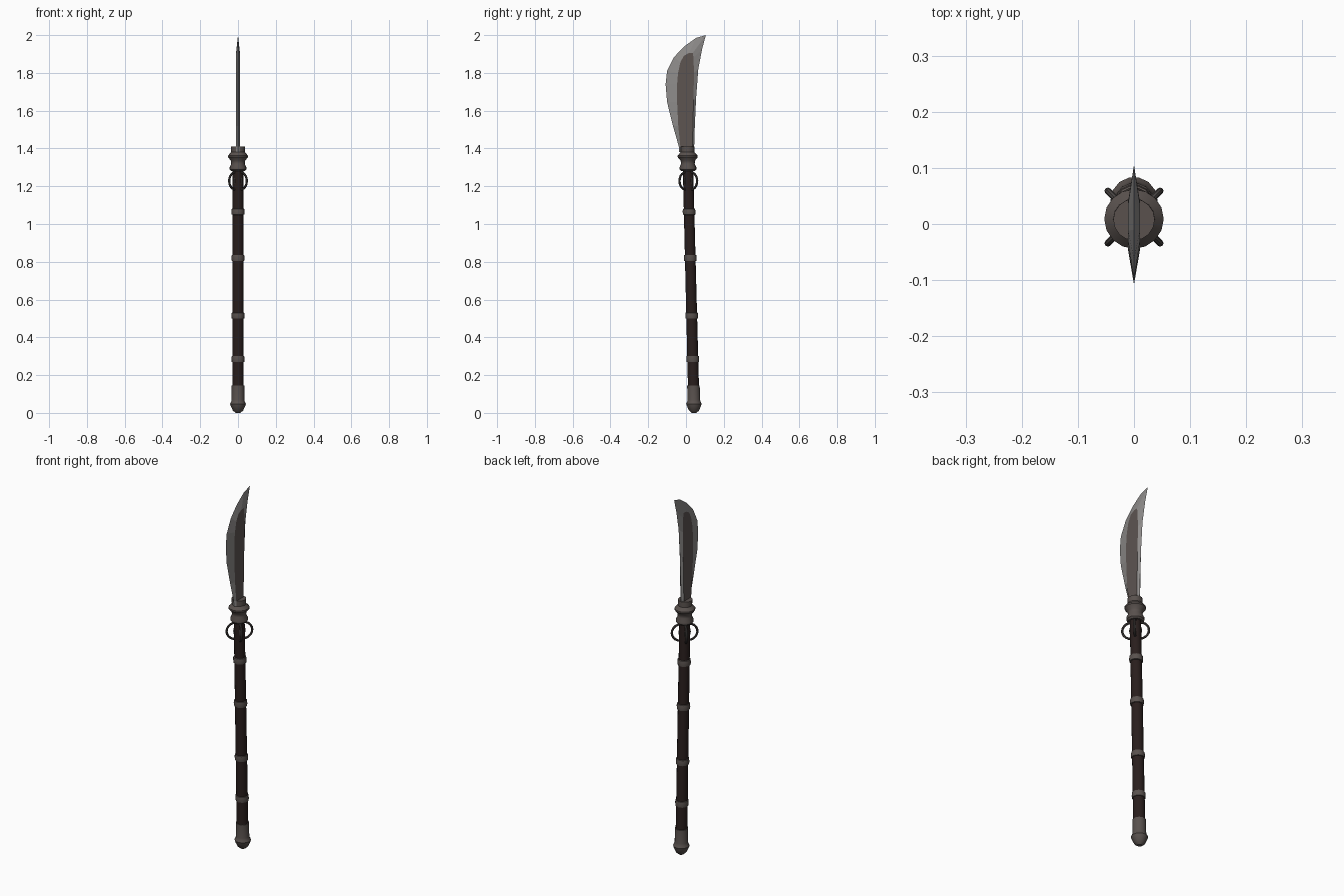
import bpy, bmesh, math
from mathutils import Vector

if "Cube" in bpy.data.objects:
    bpy.data.objects.remove(bpy.data.objects["Cube"])


def material(name, rgb):
    m = bpy.data.materials.new(name)
    m.diffuse_color = (*rgb, 1)
    m.use_nodes = True
    m.node_tree.nodes["Principled BSDF"].inputs["Base Color"].default_value = m.diffuse_color
    return m


STEEL = material("polished steel", (0.27, 0.26, 0.255))
DARK_STEEL = material("dark steel", (0.11, 0.09, 0.083))
FITTING = material("aged metal", (0.10, 0.083, 0.076))
RING = material("ring iron", (0.065, 0.058, 0.055))
WOOD = material("dark wood", (0.022, 0.013, 0.012))


def axis_y(z):
    # the pole leans slightly along y
    return 0.043 - 0.025 * z


def finish(name, bm, mats, smooth=True):
    bmesh.ops.recalc_face_normals(bm, faces=bm.faces)
    me = bpy.data.meshes.new(name)
    bm.to_mesh(me)
    bm.free()
    ob = bpy.data.objects.new(name, me)
    bpy.context.collection.objects.link(ob)
    for m in mats:
        me.materials.append(m)
    if smooth:
        bpy.ops.object.select_all(action='DESELECT')
        ob.select_set(True)
        bpy.context.view_layer.objects.active = ob
        bpy.ops.object.shade_smooth_by_angle(angle=math.radians(35))
    return ob


def turned(name, profile, mat, sides=14):
    # revolve (radius, z) points about the leaning pole axis
    bm = bmesh.new()
    rings = []
    for r, z in profile:
        rings.append([bm.verts.new((r * math.cos(a), axis_y(z) + r * math.sin(a), z))
                      for a in (2 * math.pi * i / sides for i in range(sides))])
    for a, b in zip(rings, rings[1:]):
        for i in range(sides):
            j = (i + 1) % sides
            bm.faces.new((a[i], a[j], b[j], b[i]))
    bm.faces.new(rings[0])
    bm.faces.new(rings[-1])
    return finish(name, bm, [mat])


# pole, end cap and bands
turned("shaft", [(0.030, 0.10), (0.028, 1.31)], WOOD)
turned("end_cap", [(0.012, 0.0), (0.027, 0.012), (0.038, 0.036), (0.042, 0.048),
                   (0.036, 0.060), (0.034, 0.070), (0.034, 0.145)], FITTING)
for i, z in enumerate((0.285, 0.515, 0.82, 1.065)):
    turned(f"band_{i + 1}", [(0.028, z - 0.017), (0.033, z - 0.015), (0.035, z),
                             (0.033, z + 0.015), (0.028, z + 0.017)], FITTING)

# collar under the blade
turned("collar", [(0.036, 1.280), (0.044, 1.288), (0.045, 1.300), (0.036, 1.318),
                  (0.038, 1.335), (0.053, 1.354), (0.053, 1.362), (0.037, 1.380),
                  (0.037, 1.410)], FITTING, 16)

# four rings hanging below the collar, at the diagonals
for k in range(4):
    a = math.radians(45 + 90 * k)
    z = 1.228
    out = Vector((math.cos(a), math.sin(a), 0))
    side = Vector((-math.sin(a), math.cos(a), 0))
    centre = Vector((0, axis_y(z), z)) + out * 0.020
    n, m, R, t = 20, 8, 0.046, 0.006
    bm = bmesh.new()
    loops = []
    for i in range(n):
        u = 2 * math.pi * i / n
        d = out * math.cos(u) + Vector((0, 0, math.sin(u)))
        loops.append([bm.verts.new(centre + d * (R + t * math.cos(v)) + side * t * math.sin(v))
                      for v in (2 * math.pi * j / m for j in range(m))])
    for i in range(n):
        p, q = loops[i], loops[(i + 1) % n]
        for j in range(m):
            bm.faces.new((p[j], p[(j + 1) % m], q[(j + 1) % m], q[j]))
    finish(f"ring_{k + 1}", bm, [RING], True)

# blade: outline (y, z) paired with the edge of the raised dark flat (y, z)
OUTLINE = [(-.036, 1.38, -.028, 1.38), (-.038, 1.41, -.030, 1.41), (-.069, 1.52, -.041, 1.52),
           (-.100, 1.645, -.047, 1.645), (-.108, 1.74, -.047, 1.74), (-.100, 1.81, -.042, 1.80),
           (-.063, 1.884, -.030, 1.855), (-.010, 1.94, -.012, 1.89), (.053, 1.985, .015, 1.905),
           (.105, 2.0, .036, 1.905), (.085, 1.925, .040, 1.88), (.065, 1.82, .042, 1.80),
           (.053, 1.66, .040, 1.66), (.046, 1.50, .036, 1.50), (.045, 1.425, .034, 1.42),
           (.034, 1.38, .030, 1.38)]
bm = bmesh.new()
rim = [bm.verts.new((0, y, z)) for y, z, _, _ in OUTLINE]
for s in (-1, 1):
    flat = [bm.verts.new((s * 0.0105, y, z)) for _, _, y, z in OUTLINE]
    n = len(rim)
    for i in range(n):
        j = (i + 1) % n
        bm.faces.new((rim[i], rim[j], flat[j], flat[i]))
    bm.faces.new(flat).material_index = 1
finish("blade", bm, [STEEL, DARK_STEEL], False)
